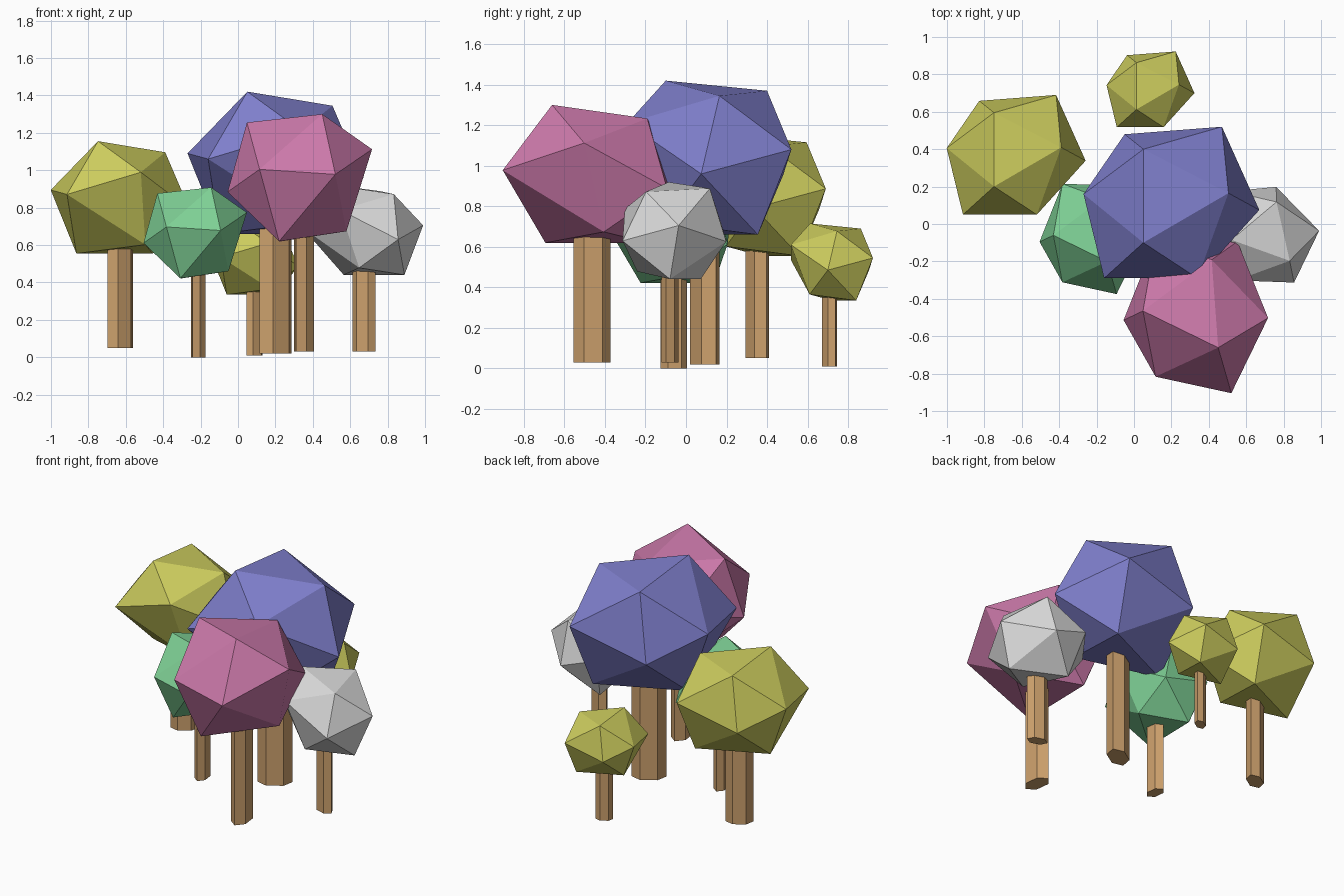
import bpy
import bmesh
from math import radians
from mathutils import Matrix, Vector

if "Cube" in bpy.data.objects:
    bpy.data.objects.remove(bpy.data.objects["Cube"], do_unlink=True)


def make_material(name, rgb):
    mat = bpy.data.materials.new(name)
    mat.use_nodes = True
    mat.diffuse_color = (*rgb, 1)
    mat.node_tree.nodes["Principled BSDF"].inputs["Base Color"].default_value = (*rgb, 1)
    return mat


wood = make_material("wood", (0.60, 0.35, 0.15))
olive = make_material("olive", (0.60, 0.60, 0.11))
blue = make_material("blue", (0.21, 0.21, 0.60))
pink = make_material("pink", (0.60, 0.19, 0.40))
green = make_material("green", (0.21, 0.63, 0.30))
white = make_material("white", (0.69, 0.69, 0.69))

# Irregular twenty-sided crown: top triangle, middle ring, bottom triangle
CROWN = [
    (-0.15, 0.285, 0.33), (-0.15, -0.215, 0.38), (0.305, 0.05, 0.305),
    (-0.25, 0.365, -0.085), (0.27, 0.405, 0.04), (0.47, -0.04, -0.08),
    (0.14, -0.405, 0.17), (-0.36, -0.405, 0.02), (-0.47, 0.045, 0.05),
    (0.17, -0.22, -0.32), (0.22, 0.24, -0.38), (-0.296, 0, -0.38),
]


def finish(bm, name, mat, matrix):
    bmesh.ops.recalc_face_normals(bm, faces=bm.faces)
    bm.transform(matrix)
    mesh = bpy.data.meshes.new(name)
    bm.to_mesh(mesh)
    bm.free()
    mesh.materials.append(mat)
    obj = bpy.data.objects.new(name, mesh)
    bpy.context.collection.objects.link(obj)


def make_tree(name, mat, centre, size, turn, base):
    spin = Matrix.Rotation(radians(turn), 4, 'Z')

    # Crown
    bm = bmesh.new()
    for point in CROWN:
        bm.verts.new(point)
    bmesh.ops.convex_hull(bm, input=bm.verts)
    finish(bm, name + "_crown", mat,
           Matrix.Translation(centre) @ spin @ Matrix.Scale(size, 4))

    # Flattened six-sided trunk reaching up into the crown
    bm = bmesh.new()
    bmesh.ops.create_cone(bm, cap_ends=True, segments=6, radius1=1, radius2=1, depth=1,
                          matrix=Matrix.Rotation(radians(30), 4, 'Z'))
    # Make sure a corner lies on the long axis
    if max(v.co.x for v in bm.verts) < 0.95:
        bm.transform(Matrix.Rotation(radians(30), 4, 'Z'))
    x, y, z = centre
    shift = spin @ Vector((0, -0.022 * size, 0))
    place = Matrix.Translation((x + shift.x, y + shift.y, (base + z) / 2))
    lean = Matrix.Rotation(radians(turn + 33), 4, 'Z')
    scale = Matrix.Diagonal((0.103 * size, 0.0625 * size, z - base, 1))
    finish(bm, name + "_trunk", wood, place @ lean @ scale)


make_tree("blue_tree", blue, (0.20, 0.115, 1.04), 1.0, 0, 0.02)
make_tree("pink_tree", pink, (0.336, -0.456, 0.96), 0.895, 64, 0.03)
make_tree("large_olive_tree", olive, (-0.63, 0.37, 0.855), 0.79, 0, 0.05)
make_tree("small_olive_tree", olive, (0.088, 0.72, 0.525), 0.5, 0, 0.01)
make_tree("green_tree", green, (-0.225, -0.054, 0.665), 0.64, 64, 0.0)
make_tree("white_tree", white, (0.685, -0.07, 0.68), 0.63, -50, 0.03)
